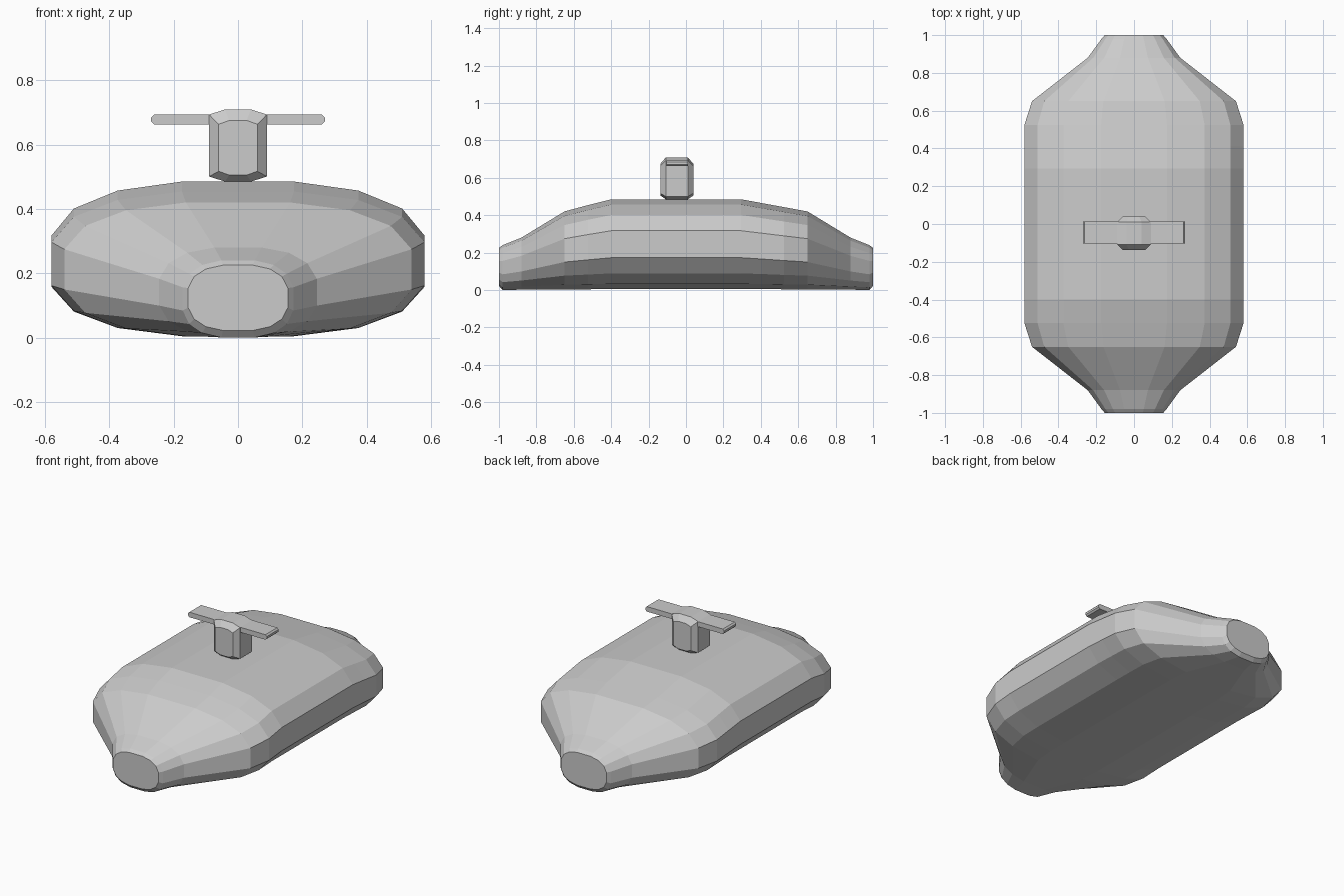
import bpy, bmesh

if "Cube" in bpy.data.objects:
    bpy.data.objects.remove(bpy.data.objects["Cube"])

# Quarter of the 16-sided rounded section, as fractions of half width / half height
QUARTER = [(1, .30), (.88, .65), (.645, .883), (.30, 1)]


def mirrored(quarter):
    """Close a quarter outline into a full ring."""
    half = quarter + [(-x, z) for x, z in reversed(quarter)]
    return half + [(-x, -z) for x, z in half]


def loft(name, outline, rings):
    """Skin rings of (y, half_width, bottom, top) and cap both ends."""
    bm = bmesh.new()
    loops = []
    for y, hw, lo, hi in rings:
        mid, hh = (lo + hi) / 2, (hi - lo) / 2
        loops.append([bm.verts.new((x * hw, y, mid + z * hh)) for x, z in outline])
    n = len(outline)
    for a, b in zip(loops, loops[1:]):
        for i in range(n):
            j = (i + 1) % n
            bm.faces.new((a[i], a[j], b[j], b[i]))
    bm.faces.new(loops[0])
    bm.faces.new(loops[-1])
    bmesh.ops.recalc_face_normals(bm, faces=bm.faces)
    mesh = bpy.data.meshes.new(name)
    bm.to_mesh(mesh)
    bm.free()
    obj = bpy.data.objects.new(name, mesh)
    bpy.context.collection.objects.link(obj)
    return obj


# Hull: wide body tapering to a blunt nozzle at each end
tip = [(1.0, .155, .022, .225), (.98, .172, 0, .24), (.88, .245, .002, .28),
       (.65, .54, .004, .42)]
front = [(-y, *rest) for y, *rest in tip]
middle = [(-.525, .58, .004, .454), (-.40, .58, .005, .485), (.295, .58, .005, .485),
          (.41, .58, .005, .464), (.525, .58, .004, .443)]
loft("hull", mirrored(QUARTER), front + middle + tip[::-1])

# Valve post: chamfered block standing on the hull
loft("valve_post", mirrored([(1, .86), (.45, 1)]),
     [(-.137, .06, .505, .675), (-.108, .09, .485, .709),
      (.01, .09, .485, .709), (.039, .06, .505, .675)])

# Handle: flat bar across the top of the post
bpy.ops.mesh.primitive_cube_add(size=1, location=(0, -.046, .678))
handle = bpy.context.object
handle.name = "handle"
handle.scale = (.54, .116, .031)
bpy.ops.object.transform_apply(location=False, rotation=False, scale=True)
bm = bmesh.new()
bm.from_mesh(handle.data)
ends = [e for e in bm.edges if all(abs(f.normal.y) < .5 for f in e.link_faces)]
bmesh.ops.bevel(bm, geom=ends, offset=.009, segments=1, affect='EDGES')
bm.to_mesh(handle.data)
bm.free()
